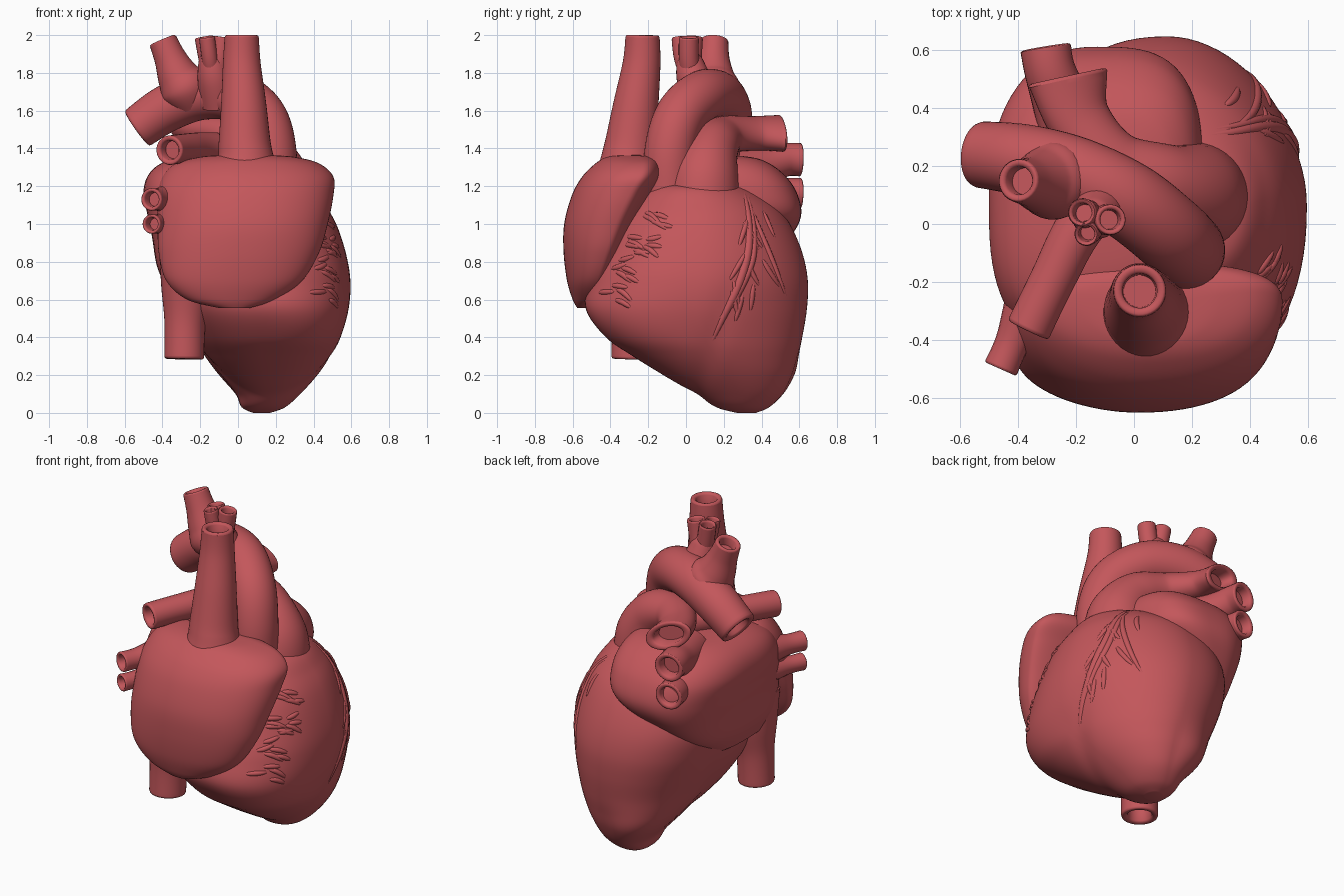
import bpy, bmesh, math, random
from mathutils import Vector
from mathutils.bvhtree import BVHTree

random.seed(4)
red = bpy.data.materials.new("heart_red")
red.diffuse_color = (0.55, 0.095, 0.105, 1)


def spline(pts, n):
    """Catmull-Rom through tuples of any length"""
    out = []
    for i in range(len(pts) - 1):
        a, b, c, d = (pts[max(i - 1, 0)], pts[i], pts[i + 1], pts[min(i + 2, len(pts) - 1)])
        for k in range(n):
            t = k / n
            out.append([0.5 * (2 * q + (r - p) * t + (2 * p - 5 * q + 4 * r - s) * t * t
                               + (3 * q - p - 3 * r + s) * t ** 3) for p, q, r, s in zip(a, b, c, d)])
    return out + [list(pts[-1])]


def skin(name, rings):
    """Skin a list of closed rings and cap both ends"""
    bm = bmesh.new()
    vs = [[bm.verts.new(p) for p in r] for r in rings]
    m = len(vs[0])
    for a, b in zip(vs, vs[1:]):
        for j in range(m):
            bm.faces.new((a[j], a[(j + 1) % m], b[(j + 1) % m], b[j]))
    bm.faces.new(vs[0][::-1])
    bm.faces.new(vs[-1])
    bmesh.ops.recalc_face_normals(bm, faces=bm.faces)
    me = bpy.data.meshes.new(name)
    bm.to_mesh(me)
    bm.free()
    me.shade_smooth()
    me.set_sharp_from_angle(angle=math.radians(60))
    me.materials.append(red)
    ob = bpy.data.objects.new(name, me)
    bpy.context.collection.objects.link(ob)
    return ob


def loft(name, secs, n, bias=0.5, seg=80, warp=None):
    """Stacked superellipse sections (z, x0, x1, y0, y1); n = squareness of the four quadrants"""
    rings = []
    for z, x0, x1, y0, y1 in spline(secs, 8):
        cx, rx, cy = (x0 + x1) / 2, (x1 - x0) / 2, y0 + (y1 - y0) * bias
        ring = []
        for j in range(seg):
            t = 2 * math.pi * j / seg
            c, s, e = math.cos(t), math.sin(t), 2 / n[4 * j // seg]
            px = rx * math.copysign(abs(c) ** e, c)
            py = (y1 - cy if s > 0 else cy - y0) * math.copysign(abs(s) ** e, s)
            f = warp(cx + px, cy + py, z, c, s) if warp else 1
            ring.append((cx + px * f, cy + py * f, z))
        rings.append(ring)
    return skin(name, rings)


def tube(name, pts, hollow=0.06, seg=28, n=8):
    """Vessel along (x, y, z, radius[, width factor]); the far end is an open mouth"""
    pts = spline([tuple(p) + (1,) * (5 - len(p)) for p in pts], n)
    P = [Vector(p[:3]) for p in pts]
    rings, u, last = [], None, None
    for i, p in enumerate(pts):
        t = (P[min(i + 1, len(P) - 1)] - P[max(i - 1, 0)]).normalized()
        if u is None:
            u = Vector((0.05, 1, 0.02)) if abs(t.y) < 0.8 else Vector((1, 0, 0))
        else:
            u = last.rotation_difference(t) @ u
        u = (u - t * u.dot(t)).normalized()
        v, last, r, w = t.cross(u), t, p[3], p[4]

        def ring(f, off):
            return [P[i] + t * off + u * (math.cos(a) * r * f * w) + v * (math.sin(a) * r * f)
                    for a in (2 * math.pi * j / seg for j in range(seg))]
        if i < len(pts) - 1 or not hollow:
            rings.append(ring(1, 0))
        else:   # rounded lip, then the bore
            for f, off in ((1.0, -0.012), (0.97, -0.003), (0.9, 0), (0.74, -0.003),
                           (0.66, -0.012), (0.62, -hollow)):
                rings.append(ring(f, off))
    return skin(name, rings)


# ventricles, with a shallow groove between the chambers and a fuller underside on each
def shape(x, y, z, c, s):
    d = (y - (0.02 + 0.33 * z)) / 0.06
    f = 1 - 0.05 * math.exp(-d * d) * max(0, 1 - z / 0.8)
    diag = max(0, -2 * c * s)
    return f + diag * (0.14 * math.exp(-((z - 0.19) / 0.15) ** 2) if c < 0
                       else 0.06 * math.exp(-((z - 0.4) / 0.15) ** 2))


ventricles = loft("ventricles", [
    (0.0, 0.08, 0.17, 0.27, 0.37), (0.03, 0.02, 0.25, 0.16, 0.44), (0.1, -0.01, 0.33, 0.05, 0.51),
    (0.2, -0.09, 0.42, -0.12, 0.56), (0.3, -0.17, 0.49, -0.28, 0.59), (0.4, -0.24, 0.54, -0.42, 0.615),
    (0.55, -0.32, 0.585, -0.53, 0.64), (0.7, -0.37, 0.595, -0.51, 0.645), (0.85, -0.39, 0.57, -0.45, 0.615),
    (1.0, -0.36, 0.52, -0.38, 0.55), (1.1, -0.3, 0.46, -0.3, 0.47), (1.19, -0.2, 0.38, -0.2, 0.33),
    (1.22, -0.05, 0.25, -0.1, 0.2)], n=(1.87, 2.35, 2.2, 2.3), warp=shape)

# front atrium: broad cap over the front
loft("right_atrium", [
    (0.555, -0.1, 0.06, -0.575, -0.53), (0.6, -0.27, 0.2, -0.6, -0.46), (0.7, -0.38, 0.34, -0.63, -0.41),
    (0.85, -0.42, 0.43, -0.648, -0.34), (1.0, -0.425, 0.475, -0.645, -0.27), (1.15, -0.425, 0.505, -0.605, -0.19),
    (1.25, -0.4, 0.505, -0.55, -0.135), (1.32, -0.33, 0.43, -0.48, -0.14), (1.355, -0.2, 0.3, -0.42, -0.18),
    (1.365, -0.08, 0.17, -0.36, -0.23)], n=(2.4, 2.4, 1.95, 2.2), bias=0.72)

# rear atrium, reaching round the left to meet the front one
loft("left_atrium", [
    (0.66, -0.38, -0.22, -0.3, 0.2), (0.78, -0.43, -0.1, -0.4, 0.4), (0.93, -0.455, 0.08, -0.45, 0.55),
    (1.05, -0.48, 0.22, -0.45, 0.61), (1.18, -0.5, 0.24, -0.4, 0.58), (1.28, -0.46, 0.21, -0.32, 0.5),
    (1.34, -0.36, 0.14, -0.18, 0.4), (1.36, -0.2, 0.05, 0.0, 0.3)], n=(3.3, 2.4, 3.0, 2.4))

# great vessels
tube("aortic_arch", [(0.17, -0.09, 1.1, 0.14), (0.175, -0.085, 1.38, 0.135), (0.12, -0.03, 1.57, 0.135),
                     (-0.02, 0.08, 1.675, 0.135), (-0.2, 0.17, 1.68, 0.13), (-0.38, 0.22, 1.61, 0.124),
                     (-0.535, 0.24, 1.505, 0.114)], seg=40, hollow=0.1)
tube("upper_vena_cava", [(0.04, -0.3, 1.25, 0.19), (0.04, -0.3, 1.35, 0.15), (0.035, -0.29, 1.43, 0.138),
                         (0.03, -0.265, 1.63, 0.12), (0.02, -0.235, 1.85, 0.1), (0.02, -0.23, 2.0, 0.09)],
     hollow=0.1, seg=36)
tube("lower_vena_cava", [(-0.24, -0.28, 0.85, 0.18), (-0.265, -0.28, 0.65, 0.142), (-0.28, -0.285, 0.48, 0.11),
                         (-0.285, -0.29, 0.285, 0.105)], hollow=0.08, seg=36)
tube("pulmonary_trunk", [(0.2, 0.09, 1.08, 0.2), (0.19, 0.1, 1.25, 0.18), (0.09, 0.14, 1.4, 0.14),
                         (-0.07, 0.21, 1.47, 0.1, 1.15), (-0.19, 0.36, 1.48, 0.085, 1.35),
                         (-0.23, 0.51, 1.48, 0.083, 1.8)], hollow=0.08, seg=40)
tube("right_pulmonary_artery", [(0.0, 0.22, 1.38, 0.1), (-0.18, 0.0, 1.4, 0.085), (-0.28, -0.19, 1.4, 0.078),
                                (-0.365, -0.365, 1.39, 0.078)])

# branches from the arch
tube("arch_branch_outer", [(-0.24, 0.17, 1.63, 0.1), (-0.28, 0.15, 1.72, 0.135), (-0.32, 0.145, 1.79, 0.11),
                           (-0.36, 0.145, 1.88, 0.085), (-0.4, 0.15, 1.975, 0.074)])
tube("arch_branch_trunk", [(-0.1, 0.09, 1.64, 0.1), (-0.125, 0.04, 1.77, 0.09), (-0.14, 0.02, 1.86, 0.07),
                           (-0.14, 0.015, 1.9, 0.05)], hollow=0)
for i, (x, y, r) in enumerate([(-0.18, 0.04, 0.05), (-0.08, 0.015, 0.053), (-0.165, -0.035, 0.042)]):
    tube(f"arch_branch_small_{i}", [(-0.13, 0.03, 1.75, r), (x * 0.6 - 0.05, y * 0.7 + 0.005, 1.87, r),
                                    (x, y, 1.99, r)], seg=20)

# pulmonary veins, two on each side
for i, (z, r) in enumerate([(1.34, 0.088), (1.16, 0.083)]):
    tube(f"left_pulmonary_vein_{i}", [(-0.18, 0.25, z - 0.06, r * 1.5), (-0.25, 0.42, z - 0.03, r * 1.15),
                                      (-0.29, 0.53, z, r), (-0.305, 0.61, z, r)])
for i, (z, r) in enumerate([(1.13, 0.06), (1.0, 0.052)]):
    tube(f"right_pulmonary_vein_{i}", [(-0.3, -0.15, z, r * 2), (-0.37, -0.3, z, r * 1.4),
                                       (-0.42, -0.41, z, r), (-0.46, -0.5, z, r)], seg=20)

# coronary vessels lying on the ventricle surface, traced as (y, z) seen from the right
me = ventricles.data
tree = BVHTree.FromPolygons([v.co for v in me.vertices], [p.vertices[:] for p in me.polygons])


def coronary(name, path, r):
    pts, last = [], 3 * len(path) - 3
    for k, (y, z) in enumerate(spline(path, 3)):
        hit = tree.ray_cast(Vector((2, y, z)), Vector((-1, 0, 0)))
        if hit[0]:
            fat = r * (0.35 + 0.65 * math.sin(math.pi * (k + 0.2) / (last + 0.4)) ** 0.7)
            pts.append((*(hit[0] - hit[1] * r * 0.4), fat))
    if len(pts) > 2:
        tube(name, pts, hollow=0, seg=10, n=2)


main = [(0.31, 1.17), (0.335, 1.02), (0.33, 0.85), (0.28, 0.68), (0.21, 0.53), (0.14, 0.38)]
coronary("coronary_main", main, 0.026)
coronary("coronary_second", [(0.33, 1.15), (0.36, 0.98), (0.35, 0.8), (0.26, 0.6), (0.18, 0.5)], 0.02)
coronary("coronary_side", [(0.34, 1.1), (0.4, 0.95), (0.47, 0.78), (0.53, 0.62)], 0.018)
for i in range(12):     # twigs beside the main vessel
    y, z = random.choice(main[1:5])
    y += random.uniform(-0.04, 0.1)
    z += random.uniform(-0.08, 0.08)
    d = random.uniform(-0.1, 0.1)
    coronary(f"coronary_twig_{i}", [(y, z), (y + d * 0.4, z - 0.06), (y + d, z - 0.14)], 0.016)
for i in range(22):     # twigs running out from under the front atrium
    z = random.uniform(0.58, 1.1)
    y = -0.22 - (1.1 - z) * 0.5 + random.uniform(-0.02, 0.12)
    d = random.uniform(-0.07, 0.03)
    coronary(f"front_twig_{i}", [(y, z), (y + 0.035, z + d * 0.3), (y + 0.08, z + d)], 0.016)
